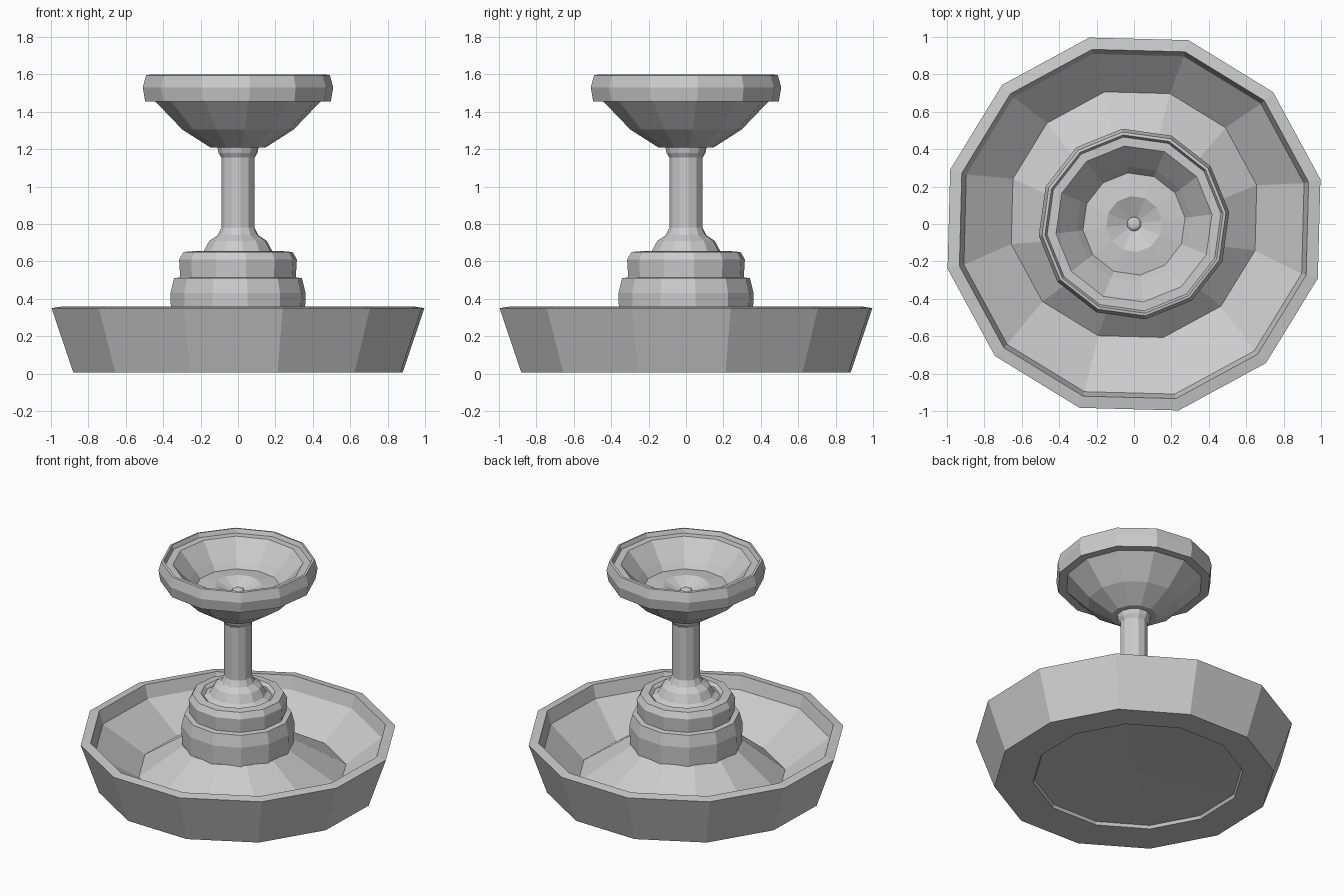
import bpy, math

SIDES = 12

def lathe(name, profile, turn):
    """Spin (radius, z[, y shift]) points into a flat-faced ring; radius 0 closes to a tip."""
    verts, faces, rings = [], [], []
    for p in profile:
        r, z = p[0], p[1]
        dy = p[2] if len(p) > 2 else 0
        start = len(verts)
        n = 1 if r == 0 else SIDES
        for i in range(n):
            a = math.radians(turn) + 2 * math.pi * i / SIDES
            verts.append((r * math.cos(a), dy + r * math.sin(a), z))
        rings.append([start + (i % n) for i in range(SIDES)])
    for low, high in zip(rings, rings[1:]):
        for i in range(SIDES):
            j = (i + 1) % SIDES
            face = list(dict.fromkeys((low[i], low[j], high[j], high[i])))
            faces.append(face)
    mesh = bpy.data.meshes.new(name)
    mesh.from_pydata(verts, [], faces)
    mesh.update()
    obj = bpy.data.objects.new(name, mesh)
    bpy.context.collection.objects.link(obj)
    return obj

# Wide lower basin: recessed underside, sloped wall, rim, inner wall, raised floor
lathe("basin", [
    (0, 0.05, 0.03), (0.67, 0.025, 0.04), (0.68, 0.005, 0.04), (0.905, 0.005),
    (1.025, 0.35), (0.96, 0.36), (0.935, 0.27), (0.675, 0.08, 0.05),
    (0.36, 0.30), (0, 0.31)], 13.5)

# Stepped pedestal
lathe("pedestal", [
    (0, 0.27), (0.36, 0.27), (0.365, 0.43), (0.345, 0.51), (0.312, 0.515),
    (0.318, 0.61), (0.295, 0.65), (0.24, 0.655), (0.22, 0.635), (0.185, 0.655),
    (0.155, 0.71), (0.11, 0.74), (0.09, 0.78), (0, 0.78)], 8)

# Slim column with collar
lathe("column", [
    (0, 0.76), (0.09, 0.76), (0.09, 1.155), (0.105, 1.18),
    (0.112, 1.215), (0, 1.215)], 8)

# Upper bowl with overhanging rim and hollow
lathe("upper_bowl", [
    (0, 1.21), (0.15, 1.21), (0.30, 1.305), (0.445, 1.455), (0.50, 1.455),
    (0.513, 1.53), (0.495, 1.595), (0.48, 1.598), (0.468, 1.57), (0.42, 1.57),
    (0.31, 1.45), (0.275, 1.405), (0.15, 1.42), (0.04, 1.37), (0, 1.37)], 7)

# Small spout in the bowl's centre
lathe("spout", [(0.038, 1.35), (0.038, 1.385), (0.025, 1.395), (0, 1.398)], 7)
